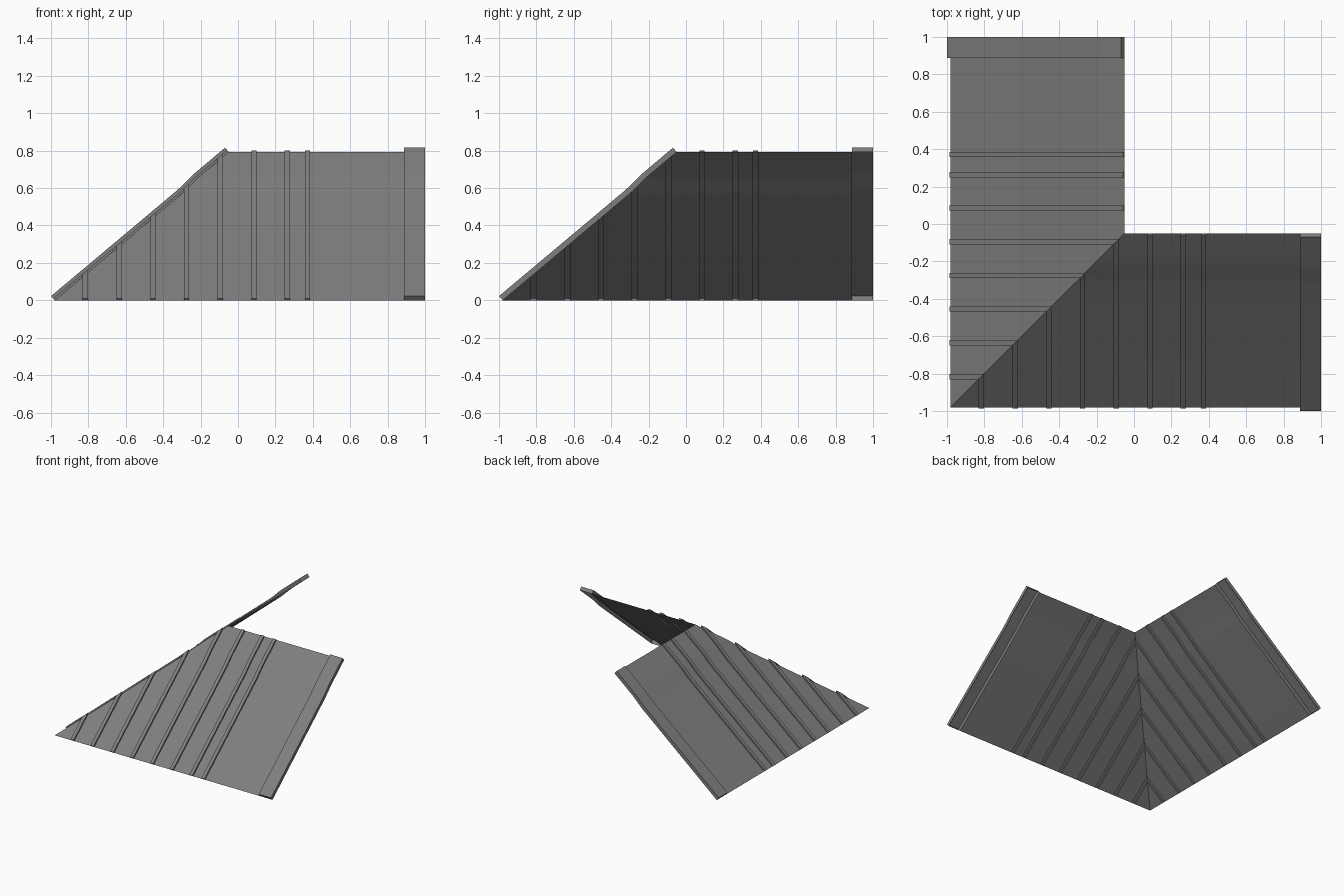
import bpy, bmesh, math
from mathutils import Vector

cube = bpy.data.objects.get("Cube")
if cube:
    bpy.data.objects.remove(cube, do_unlink=True)

grey = bpy.data.materials.new("roof grey")
grey.use_nodes = True
colour = (0.21, 0.21, 0.21, 1)
grey.diffuse_color = colour
grey.node_tree.nodes["Principled BSDF"].inputs["Base Color"].default_value = colour

# Roof slope from eave to ridge (distance, height), with a soft kink near the top
SLOPE = [(-0.98, 0), (-0.31, 0.562), (-0.285, 0.585),
         (-0.225, 0.645), (-0.2, 0.667), (-0.05, 0.793)]
NORMAL = (-0.64, 0.77)
RIBS = [-0.817, -0.635, -0.455, -0.276, -0.095, 0.086, 0.263, 0.372]
RIB_HALF, RIB_RISE = 0.014, 0.012
TRIM_START, TRIM_RISE = 0.888, 0.03


def rolled_sheet(name, section, swap):
    """Sweep a folded section (position, rise) up the slope and mitre it at the hip."""
    bm = bmesh.new()

    def place(along, depth, height, rise):
        across = depth + NORMAL[0] * rise
        z = height + NORMAL[1] * rise
        return bm.verts.new((across, along, z) if swap else (along, across, z))

    def face(verts):
        bm.faces.new(verts[::-1] if swap else verts)

    rows = [[place(a, d, h, r) for a, r in section] for d, h in SLOPE]
    for low, high in zip(rows, rows[1:]):
        for i in range(len(section) - 1):
            face([low[i], low[i + 1], high[i + 1], high[i]])

    # Close the eave and ridge ends of each raised fold
    for i in range(1, len(section) - 2):
        if section[i][1] > 0 and section[i + 1][1] > 0:
            face([rows[0][k] for k in (i - 1, i + 2, i + 1, i)])
            face([rows[-1][k] for k in (i, i + 1, i + 2, i - 1)])

    # Cut along the diagonal hip
    bmesh.ops.bisect_plane(
        bm, geom=bm.verts[:] + bm.edges[:] + bm.faces[:], dist=1e-5,
        plane_co=(0, 0, 0),
        plane_no=Vector((1, -1, 0)) if swap else Vector((-1, 1, 0)),
        clear_outer=True)

    mesh = bpy.data.meshes.new(name)
    bm.to_mesh(mesh)
    bm.free()
    mesh.materials.append(grey)
    obj = bpy.data.objects.new(name, mesh)
    bpy.context.collection.objects.link(obj)
    bpy.ops.object.select_all(action="DESELECT")
    obj.select_set(True)
    bpy.context.view_layer.objects.active = obj
    bpy.ops.object.shade_smooth_by_angle(angle=math.radians(30))


def raised(start, end, rise):
    return [(start, 0), (start, rise), (end, rise), (end, 0)]


# Ribbed panel section, and the hollow trim on its free end
panel = [(-1.05, 0)]
for x in RIBS:
    panel += raised(x - RIB_HALF, x + RIB_HALF, RIB_RISE)
panel.append((TRIM_START, 0))
trim = raised(TRIM_START, 1, TRIM_RISE)

for wing, swap in (("front", False), ("side", True)):
    rolled_sheet(wing + "_roof_panel", panel, swap)
    rolled_sheet(wing + "_end_trim", trim, swap)
